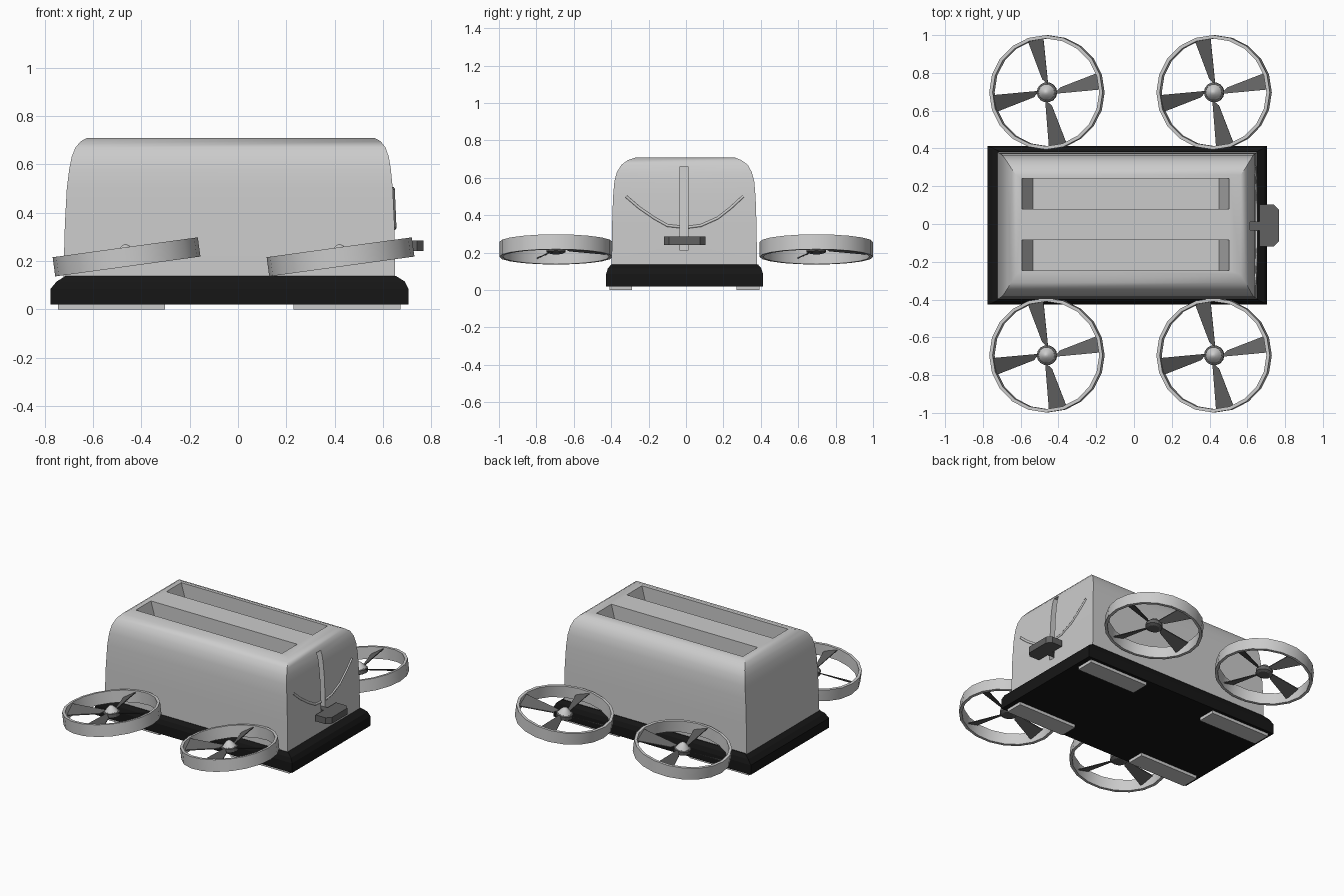
import bpy, bmesh, math
from mathutils import Matrix, Vector

if "Cube" in bpy.data.objects:
    bpy.data.objects.remove(bpy.data.objects["Cube"])


def material(name, v):
    m = bpy.data.materials.new(name)
    m.diffuse_color = (v, v, v, 1)
    m.use_nodes = True
    m.node_tree.nodes["Principled BSDF"].inputs["Base Color"].default_value = m.diffuse_color
    return m


BLACK = material("black", 0.008)
DARK = material("dark_grey", 0.12)


def finish(name, bm, mat=None, smooth=None):
    bmesh.ops.recalc_face_normals(bm, faces=bm.faces)
    me = bpy.data.meshes.new(name)
    bm.to_mesh(me)
    bm.free()
    ob = bpy.data.objects.new(name, me)
    bpy.context.collection.objects.link(ob)
    if mat:
        me.materials.append(mat)
    if smooth:
        bpy.ops.object.select_all(action='DESELECT')
        ob.select_set(True)
        bpy.context.view_layer.objects.active = ob
        bpy.ops.object.shade_smooth_by_angle(angle=math.radians(smooth))
    return ob


def loft(name, levels, mat=None, smooth=None):
    """Stack of rectangles: (z, x0, x1, y0, y1)."""
    bm = bmesh.new()
    rings = [[bm.verts.new(p) for p in ((x0, y0, z), (x1, y0, z), (x1, y1, z), (x0, y1, z))]
             for z, x0, x1, y0, y1 in levels]
    for a, b in zip(rings, rings[1:]):
        for i in range(4):
            j = (i + 1) % 4
            bm.faces.new((a[i], a[j], b[j], b[i]))
    bm.faces.new(rings[0])
    bm.faces.new(rings[-1])
    return finish(name, bm, mat, smooth)


def cut(target, cutter):
    cutter.hide_render = True
    mod = target.modifiers.new("cut", 'BOOLEAN')
    mod.operation = 'DIFFERENCE'
    mod.solver = 'EXACT'
    mod.object = cutter
    bpy.ops.object.select_all(action='DESELECT')
    target.select_set(True)
    bpy.context.view_layer.objects.active = target
    bpy.ops.object.modifier_apply(modifier=mod.name)
    bpy.data.objects.remove(cutter)


# Base plinth
loft("base", [(0.02, -0.775, 0.705, -0.427, 0.412), (0.085, -0.775, 0.705, -0.427, 0.412),
              (0.115, -0.75, 0.69, -0.418, 0.403), (0.137, -0.715, 0.655, -0.4, 0.385)], BLACK)

# Feet
for i, x in enumerate((-0.745, 0.23)):
    for j, y in enumerate((-0.41, 0.27)):
        loft(f"foot_{i}{j}", [(0, x, x + 0.443, y, y + 0.122), (0.03, x, x + 0.443, y, y + 0.122)])

# Rounded body shell
body = loft("body", [
    (0.13, -0.722, 0.65, -0.398, 0.38), (0.35, -0.716, 0.647, -0.395, 0.377),
    (0.5, -0.708, 0.64, -0.39, 0.372), (0.58, -0.698, 0.632, -0.383, 0.365),
    (0.63, -0.688, 0.624, -0.37, 0.352), (0.67, -0.672, 0.61, -0.345, 0.33),
    (0.695, -0.65, 0.59, -0.31, 0.295), (0.709, -0.625, 0.565, -0.268, 0.26)])

# Bread slots with sloping ends, and the lever groove
for y0, y1 in ((0.08, 0.24), (-0.247, -0.085)):
    cut(body, loft("slot_cutter", [(0.5, -0.535, 0.45, y0, y1), (0.72, -0.597, 0.507, y0, y1)]))
cut(body, loft("groove_cutter", [(0.21, 0.618, 0.7, -0.033, 0.01), (0.66, 0.585, 0.7, -0.033, 0.01)]))
bpy.ops.object.shade_smooth_by_angle(angle=math.radians(35))

# Lever knob with clipped outer corners
bm = bmesh.new()
outline = [(0.61, -0.035), (0.665, -0.035), (0.665, -0.118), (0.74, -0.118), (0.768, -0.09),
           (0.768, 0.075), (0.74, 0.103), (0.665, 0.103), (0.665, 0.012), (0.61, 0.012)]
f = bm.faces.new([bm.verts.new((x, y, 0.242)) for x, y in outline])
ext = bmesh.ops.extrude_face_region(bm, geom=[f])
bmesh.ops.translate(bm, vec=(0, 0, 0.043), verts=[v for v in ext['geom'] if isinstance(v, bmesh.types.BMVert)])
finish("lever_knob", bm, DARK)

# Curved ridge on the lever side
cu = bpy.data.curves.new("curved_ridge", 'CURVE')
cu.dimensions = '3D'
cu.bevel_depth = 0.008
cu.bevel_resolution = 1
pts = [(-0.32, 0.5), (-0.25, 0.44), (-0.17, 0.385), (-0.1, 0.345), (-0.01, 0.335),
       (0.08, 0.345), (0.17, 0.385), (0.24, 0.44), (0.305, 0.5)]
for part in (pts[:4] + [(-0.034, 0.338)], [(0.011, 0.336)] + pts[5:]):
    sp = cu.splines.new('POLY')
    sp.points.add(len(part) - 1)
    for p, (y, z) in zip(sp.points, part):
        p.co = (0.647 - 0.045 * max(0, z - 0.35), y, z, 1)
bpy.context.collection.objects.link(bpy.data.objects.new("curved_ridge", cu))


def lathe(name, profile, n, closed, mat, smooth, matrix):
    bm = bmesh.new()
    rings = [[bm.verts.new((r * math.cos(2 * math.pi * i / n), r * math.sin(2 * math.pi * i / n), z))
              for i in range(n)] for r, z in profile]
    pairs = list(zip(rings, rings[1:] + rings[:1]))
    for a, b in pairs if closed else pairs[:-1]:
        for i in range(n):
            j = (i + 1) % n
            bm.faces.new((a[i], a[j], b[j], b[i]))
    if not closed:
        bm.faces.new(rings[0])
        bm.faces.new(rings[-1])
    ob = finish(name, bm, mat, smooth)
    ob.matrix_world = matrix


def blades(name, matrix):
    """Four pitched blades, narrow at the hub and wide at the rim."""
    bm = bmesh.new()
    shape = [(0.04, -0.008, 0.01), (0.29, 0.015, 0.03), (0.275, 0.105, -0.012), (0.07, 0.026, -0.004)]
    for k in range(4):
        rot = Matrix.Rotation(k * math.pi / 2, 3, 'Z')
        lo, hi = [[bm.verts.new(rot @ Vector((x, y, z + d))) for x, y, z in shape] for d in (-0.003, 0.003)]
        bm.faces.new(lo)
        bm.faces.new(hi)
        for i in range(4):
            j = (i + 1) % 4
            bm.faces.new((lo[i], lo[j], hi[j], hi[i]))
    finish(name, bm, DARK).matrix_world = matrix


# Four tilted ducted rotors
for i, x in enumerate((-0.461, 0.424)):
    for j, y in enumerate((-0.695, 0.697)):
        m = Matrix.Translation((x, y, 0.217)) @ Matrix.Rotation(math.radians(-7.8), 4, 'Y')
        tag = f"_{i}{j}"
        lathe("rotor_ring" + tag, [(0.303, -0.04), (0.303, 0.04), (0.285, 0.04), (0.285, -0.04)],
              20, True, None, 35, m)
        blades("rotor_blades" + tag, m)
        lathe("rotor_hub" + tag, [(0.035, -0.022), (0.053, -0.014), (0.053, 0.01), (0.044, 0.014)],
              14, False, DARK, None, m)
        lathe("rotor_cone" + tag, [(0.044, 0.012), (0.032, 0.03), (0.016, 0.046), (0.004, 0.053)],
              14, False, None, 40, m)
